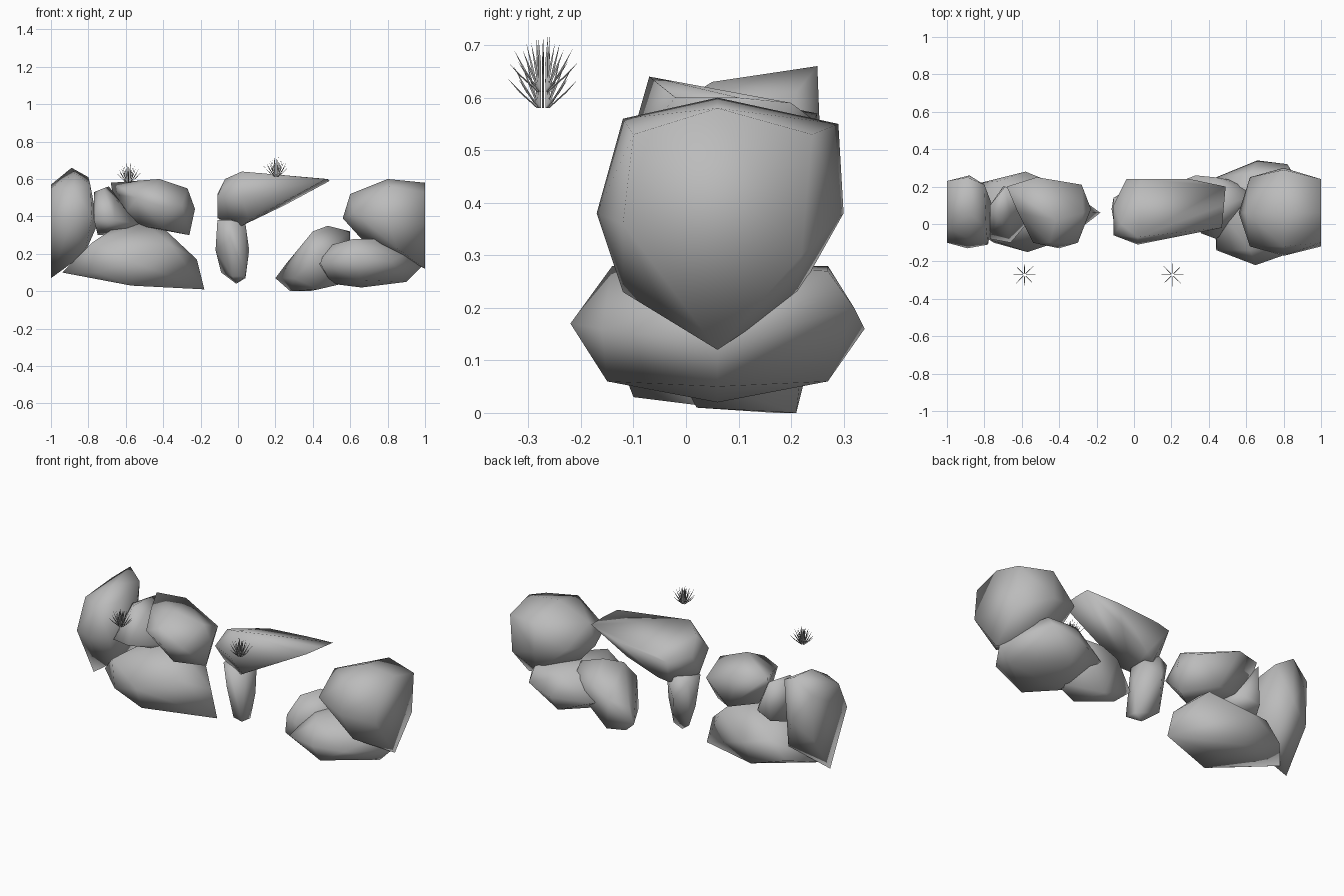
import bpy
import bmesh
from math import cos, sin, pi, radians
from mathutils import Vector

default_cube = bpy.data.objects.get("Cube")
if default_cube:
    bpy.data.objects.remove(default_cube, do_unlink=True)


def flat_material(name, value):
    material = bpy.data.materials.new(name)
    material.use_nodes = True
    colour = (value, value, value, 1)
    material.diffuse_color = colour
    shader = material.node_tree.nodes["Principled BSDF"]
    shader.inputs["Base Color"].default_value = colour
    return material


stone_grey = flat_material("stone grey", 0.5)


def finish(bm, name):
    """Turn a bmesh into a linked, coloured and smoothly shaded object."""
    bmesh.ops.recalc_face_normals(bm, faces=list(bm.faces))
    mesh = bpy.data.meshes.new(name)
    bm.to_mesh(mesh)
    bm.free()
    obj = bpy.data.objects.new(name, mesh)
    bpy.context.collection.objects.link(obj)
    mesh.materials.append(stone_grey)
    bpy.ops.object.select_all(action="DESELECT")
    obj.select_set(True)
    bpy.context.view_layer.objects.active = obj
    bpy.ops.object.shade_smooth_by_angle(angle=radians(110))
    return obj


def rock(name, *corners):
    """Chiselled boulder: the convex hull of a few corner points."""
    bm = bmesh.new()
    for corner in corners:
        bm.verts.new(corner)
    hull = bmesh.ops.convex_hull(bm, input=list(bm.verts))
    unused = set(hull["geom_interior"]) | set(hull["geom_unused"])
    loose = [v for v in unused if isinstance(v, bmesh.types.BMVert)]
    bmesh.ops.delete(bm, geom=loose, context="VERTS")
    bmesh.ops.dissolve_limit(bm, angle_limit=radians(4),
                             verts=list(bm.verts), edges=list(bm.edges))
    return finish(bm, name)


# Pile on the formation's own left side (+x)
rock("left_cliff_boulder",
     (1, -.1, .53), (1, .06, .58), (1, .24, .53), (1, .22, .3),
     (1, .06, .12), (1, -.12, .36),
     (.8, .06, .6), (.8, -.12, .56), (.8, .29, .55), (.8, -.17, .38),
     (.8, .3, .38), (.84, .21, .22), (.85, -.12, .23),
     (.56, .06, .39), (.6, .06, .52), (.62, -.12, .42), (.62, .25, .42),
     (.66, .06, .28))

rock("left_low_boulder",
     (.43, .06, .14), (.47, .06, .24), (.5, .06, .04), (.44, -.14, .15),
     (.44, .25, .15), (.65, -.22, .17), (.66, .34, .16), (.65, -.15, .06),
     (.66, .27, .06), (.62, -.14, .28), (.62, .27, .28), (.66, .06, .02),
     (.82, -.16, .16), (.82, .32, .2), (.82, .06, .28), (.82, .27, .27),
     (.9, .06, .05), (.98, .06, .13), (.93, .06, .22))

rock("left_leaning_boulder",
     (.2, .21, .07), (.28, .17, 0), (.26, .17, .15), (.38, .21, 0),
     (.36, -.05, .22), (.4, .02, .32), (.48, .1, .35), (.6, .14, .32),
     (.6, .2, .25), (.55, .23, .18), (.33, .26, .2), (.43, .25, .25),
     (.43, .02, .01), (.44, -.08, .2), (.3, .02, .07), (.6, .06, .05))

# Arch: overhanging slab on a narrow stem
rock("arch_slab",
     (-.11, .03, .39), (-.11, -.06, .51), (-.11, .1, .52), (-.07, 0, .6),
     (-.04, .24, .52), (.02, -.07, .64), (.04, .24, .54), (.02, -.11, .5),
     (.02, 0, .35), (0, .16, .36), (.06, .18, .38), (.06, -.04, .38),
     (.14, -.06, .46), (.3, .24, .56), (.49, .2, .59), (.47, -.02, .6),
     (.48, .1, .6), (.25, .2, .46))

rock("arch_stem",
     (-.11, .14, .38), (-.11, .02, .38), (-.12, .08, .22), (-.09, .1, .1),
     (-.04, -.05, .28), (-.04, .18, .28), (-.04, -.03, .38),
     (-.04, .16, .4), (-.01, .05, .04), (.04, -.02, .08), (.04, .06, .07),
     (-.03, 0, .08), (.06, .08, .22), (.04, .02, .36), (.04, .12, .36))

# Pile on the formation's own right side (-x)
rock("right_cliff_boulder",
     (-1, .23, .57), (-1, -.02, .55), (-1, -.1, .38), (-1, .06, .07),
     (-1, .22, .3), (-.89, .25, .66), (-.87, .05, .63), (-.89, -.13, .38),
     (-.88, -.08, .55), (-.88, .26, .4), (-.8, .21, .61), (-.79, -.02, .57),
     (-.78, -.11, .4), (-.75, .08, .36), (-.82, 0, .2), (-.82, .2, .21))

rock("right_base_boulder",
     (-.94, .08, .1), (-.82, .22, .13), (-.78, -.08, .26), (-.72, .23, .23),
     (-.75, -.1, .1), (-.57, .06, .03), (-.57, -.15, .16), (-.58, .28, .2),
     (-.57, -.1, .03), (-.57, .2, .04), (-.44, .06, .04), (-.18, .06, .01),
     (-.22, .06, .17), (-.36, -.08, .25), (-.36, .19, .29), (-.38, .06, .32),
     (-.5, .06, .37), (-.66, .06, .34))

rock("right_wedge_boulder",
     (-.77, .1, .53), (-.72, .04, .55), (-.69, .2, .56), (-.66, .05, .5),
     (-.77, -.08, .38), (-.66, -.1, .38), (-.53, .05, .36), (-.55, .1, .31),
     (-.75, .1, .3), (-.7, .2, .33), (-.6, .18, .36))

rock("right_top_boulder",
     (-.68, .2, .58), (-.67, .18, .52), (-.62, .06, .55), (-.52, .25, .57),
     (-.54, -.1, .5), (-.42, .02, .6), (-.4, -.13, .45), (-.3, -.1, .46),
     (-.27, .06, .55), (-.28, .21, .48), (-.23, .08, .44), (-.26, .07, .3),
     (-.4, -.04, .33), (-.42, .2, .34), (-.53, .06, .35), (-.58, .14, .38),
     (-.6, .06, .42), (-.45, -.1, .54))


def grass_tuft(name, base):
    """Ring after ring of thin, three-sided blades, upright in the middle."""
    bm = bmesh.new()
    origin = Vector(base)
    # tip reach and tip height of each ring
    for reach, height in ((.068, .057), (.056, .08), (.032, .092), (.013, .107)):
        for step in range(8):
            angle = step * pi / 4
            out = Vector((cos(angle), sin(angle), 0))
            side = Vector((-sin(angle), cos(angle), 0))
            section = (side * .002, side * -.002, out * .004)
            root = origin + out * .008
            bend = origin + out * reach * .6 + Vector((0, 0, height * .52))
            tip = bm.verts.new(origin + out * reach + Vector((0, 0, height)))
            low = [bm.verts.new(root + p) for p in section]
            mid = [bm.verts.new(bend + p) for p in section]
            for i in range(3):
                j = (i + 1) % 3
                bm.faces.new((low[i], low[j], mid[j], mid[i]))
                bm.faces.new((mid[i], mid[j], tip))
    return finish(bm, name)


# Grass in front of the rocks
grass_tuft("right_grass_tuft", (-.585, -.272, .58))
grass_tuft("left_grass_tuft", (.205, -.272, .612))
